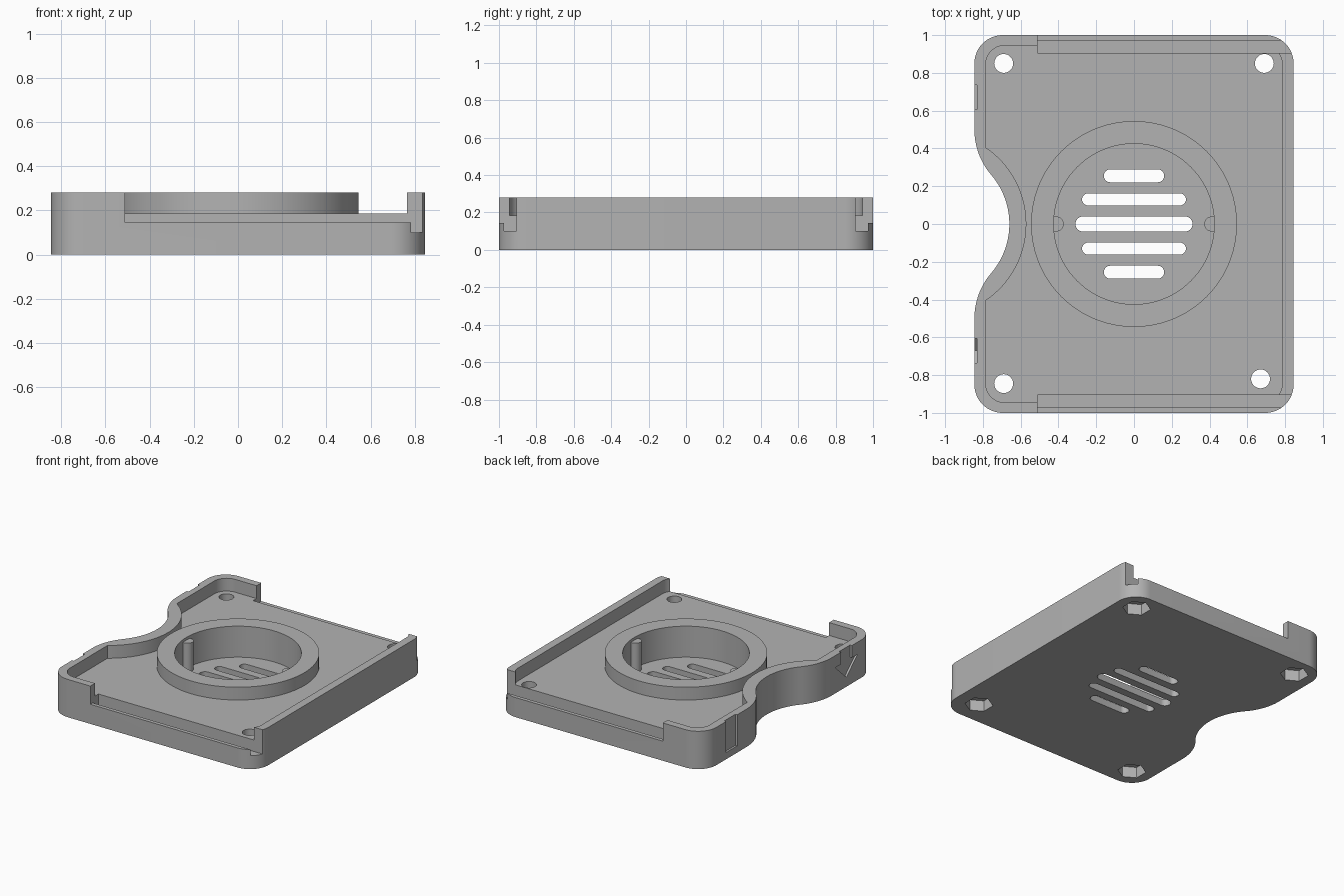
import bpy
from math import sin, cos, radians, pi

cube = bpy.data.objects.get("Cube")
if cube:
    bpy.data.objects.remove(cube, do_unlink=True)

grey = bpy.data.materials.new("plain_grey")
grey.use_nodes = True
GREY = (0.45, 0.45, 0.45, 1)
grey.diffuse_color = GREY
grey.node_tree.nodes["Principled BSDF"].inputs["Base Color"].default_value = GREY


def arc(cx, cy, r, start, end, n=16):
    angles = [radians(start + (end - start) * i / n) for i in range(n + 1)]
    return [(cx + r * cos(a), cy + r * sin(a)) for a in angles]


def circle(cx, cy, r, n=48, turn=0):
    return arc(cx, cy, r, turn, turn + 360, n)[:-1]


def rect(x0, x1, y0, y1):
    return [(x0, y0), (x1, y0), (x1, y1), (x0, y1)]


def slot(cy, half_length, r):
    x = half_length - r
    return arc(x, cy, r, -90, 90) + arc(-x, cy, r, 90, 270)


def prism(name, outline, low, high, along_x=False):
    """Extrude a counter-clockwise outline along z, or along x for a (y, z) outline."""
    n = len(outline)
    place = (lambda p, h: (h, *p)) if along_x else (lambda p, h: (*p, h))
    verts = [place(p, h) for h in (low, high) for p in outline]
    faces = [list(range(n))[::-1], list(range(n, 2 * n))]
    faces += [[i, (i + 1) % n, n + (i + 1) % n, n + i] for i in range(n)]
    mesh = bpy.data.meshes.new(name)
    mesh.from_pydata(verts, [], faces)
    mesh.materials.append(grey)
    obj = bpy.data.objects.new(name, mesh)
    bpy.context.collection.objects.link(obj)
    return obj


def activate(obj):
    bpy.ops.object.select_all(action='DESELECT')
    obj.select_set(True)
    bpy.context.view_layer.objects.active = obj


def cut(obj, cutter):
    mod = obj.modifiers.new("cut", 'BOOLEAN')
    mod.operation, mod.solver, mod.object = 'DIFFERENCE', 'EXACT', cutter
    activate(obj)
    bpy.ops.object.modifier_apply(modifier=mod.name)
    bpy.data.objects.remove(cutter, do_unlink=True)


TOP, FLOOR, WELL, ABOVE = 0.28, 0.185, 0.05, 0.4
NOTCH = -1.06

# Tray body: rounded rectangle with a curved thumb notch on the right side
outline = (arc(0.695, 0.85, 0.15, 0, 90) + arc(-0.695, 0.85, 0.15, 90, 180)
           + arc(-0.477, 0.5, 0.368, 180, 220.6)
           + arc(NOTCH, 0, 0.4, 40.6, -40.6, 32)[1:-1]
           + arc(-0.477, -0.5, 0.368, 139.4, 180)
           + arc(-0.695, -0.85, 0.15, 180, 270) + arc(0.695, -0.85, 0.15, 270, 360))
body = prism("tray_body", outline, 0, TOP)

# Shallow pocket that leaves the rim and the round collar standing
pocket = prism("pocket_cutter",
               arc(0.685, 0.845, 0.1, 0, 90) + arc(-0.685, 0.845, 0.1, 90, 180)
               + arc(NOTCH, 0, 0.49, 55.9, -55.9, 32)
               + arc(-0.685, -0.845, 0.1, 180, 270) + arc(0.685, -0.845, 0.1, 270, 360),
               FLOOR, ABOVE)
cut(pocket, prism("collar_cutter", circle(0, 0, 0.545, 96), 0.1, 0.5))
cut(body, pocket)

# Round well inside the collar
cut(body, prism("well_cutter", circle(0, 0, 0.425, 96), WELL, ABOVE))

# Open sides: lowered lip with a groove behind it
for s in (-1, 1):
    for name, inner, outer, low in (("lip", 0.905, 1.1, 0.145), ("groove", 0.905, 0.972, 0.1)):
        y0, y1 = sorted((s * inner, s * outer))
        cut(body, prism(name + "_cutter", rect(-0.51, 1, y0, y1), low, ABOVE))

# Vent slots
for y, half, r in ((0, 0.31, 0.04), (0.13, 0.275, 0.032), (0.255, 0.16, 0.034)):
    for cy in {y, -y}:
        cut(body, prism("vent_cutter", slot(cy, half, r), -0.1, ABOVE))

# Screw holes with hexagonal nut recesses below
for x, y in ((-0.69, 0.85), (-0.69, -0.845), (0.69, 0.85), (0.67, -0.82)):
    cut(body, prism("hole_cutter", circle(x, y, 0.05, 32), -0.1, ABOVE))
    cut(body, prism("nut_cutter", circle(x, y, 0.095, 6, 30), -0.1, 0.08))

# Shallow marks on the notched side: a bar and a downward arrow
bar = rect(0.607, 0.737, 0.05, ABOVE)
arrow = [(-0.67, 0.07), (-0.54, 0.19), (-0.605, 0.19), (-0.605, ABOVE),
         (-0.735, ABOVE), (-0.735, 0.19), (-0.8, 0.19)]
for shape in (bar, arrow):
    cut(body, prism("mark_cutter", shape, -1, -0.83, True))

# Locating keys on the well wall
keys = [prism(name, circle(x, 0, 0.04, 32), WELL, 0.26)
        for name, x in (("left_key", 0.412), ("right_key", -0.412))]

for obj in [body] + keys:
    activate(obj)
    bpy.ops.object.shade_smooth_by_angle(angle=pi / 6)
